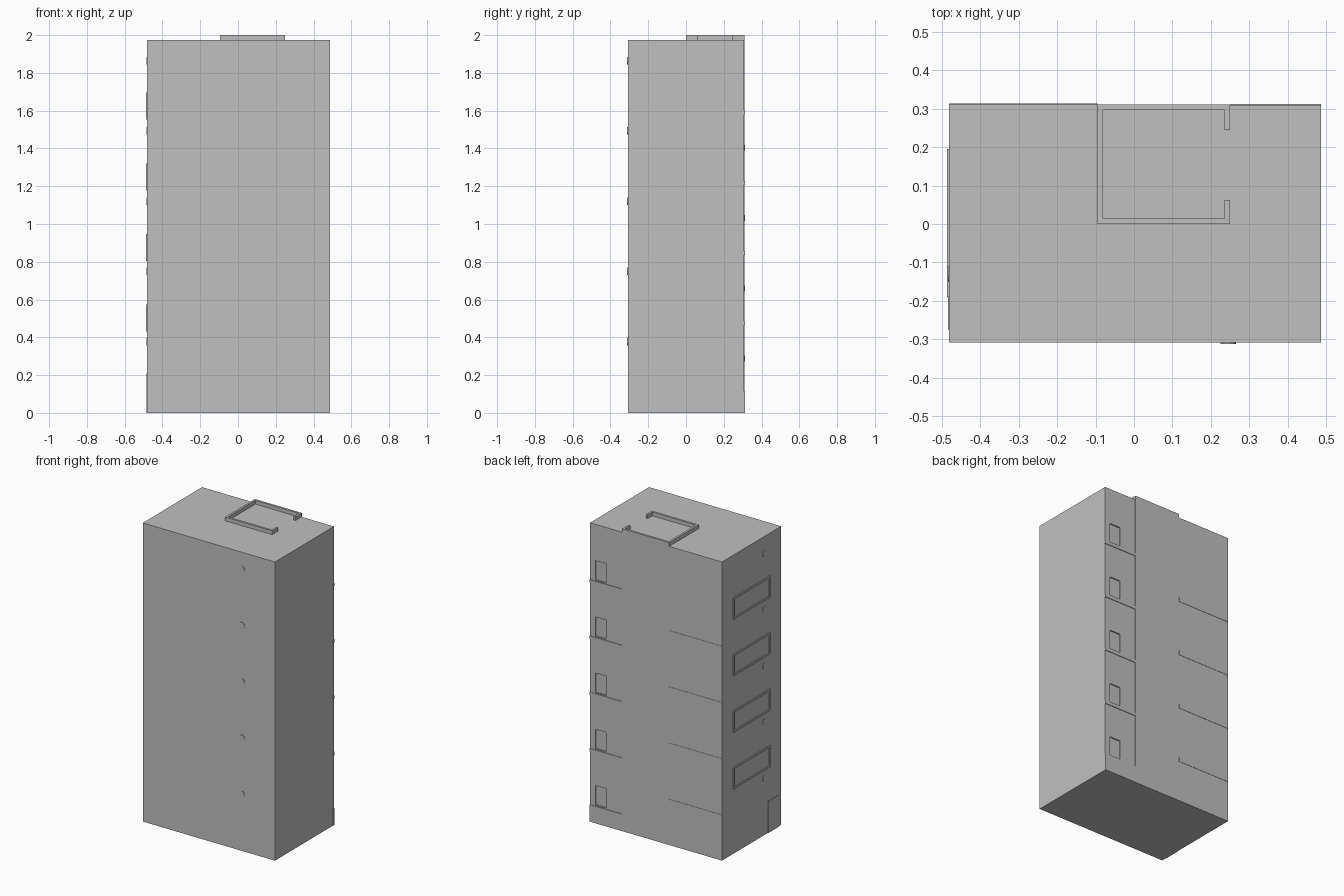
import bpy, bmesh, math

if "Cube" in bpy.data.objects:
    bpy.data.objects.remove(bpy.data.objects["Cube"])

mat = bpy.data.materials.new("concrete_grey")
mat.diffuse_color = (0.53, 0.53, 0.53, 1)
mat.use_nodes = True
mat.node_tree.nodes["Principled BSDF"].inputs["Base Color"].default_value = mat.diffuse_color


def new_object(name, bm):
    bmesh.ops.recalc_face_normals(bm, faces=bm.faces)
    me = bpy.data.meshes.new(name)
    bm.to_mesh(me)
    bm.free()
    ob = bpy.data.objects.new(name, me)
    me.materials.append(mat)
    bpy.context.collection.objects.link(ob)
    return ob


def extrude(name, outline, z0, z1):
    """Vertical prism from a plan outline."""
    bm = bmesh.new()
    face = bm.faces.new([bm.verts.new((x, y, z0)) for x, y in outline])
    res = bmesh.ops.extrude_face_region(bm, geom=[face])
    top = [v for v in res["geom"] if isinstance(v, bmesh.types.BMVert)]
    bmesh.ops.translate(bm, verts=top, vec=(0, 0, z1 - z0))
    return new_object(name, bm)


def box(name, x0, x1, y0, y1, z0, z1):
    return extrude(name, [(x0, y0), (x1, y0), (x1, y1), (x0, y1)], z0, z1)


def disc(name, loc, axis):
    """Thin round vent lying on a wall."""
    bpy.ops.mesh.primitive_cylinder_add(
        vertices=16, radius=0.02, depth=0.008, location=loc,
        rotation=(math.pi / 2, 0, 0) if axis == 'Y' else (0, math.pi / 2, 0))
    ob = bpy.context.object
    ob.name = name
    ob.data.materials.append(mat)


L, R, F, B = -0.481, 0.486, -0.308, 0.311   # wall planes
STEP = 0.372                                # storey height
ROOF = 1.975
SX0, SX1 = -0.095, 0.25                     # stairwell span

# Tower body, with the back strip beside the stairwell set in a little
body = extrude("tower_body", [(L, F), (R, F), (R, B - 0.003), (SX1, B - 0.003),
                              (SX1, B), (L, B)], 0, ROOF)

# Recessed back windows
for i in range(5):
    z = 1.607 - i * STEP
    cut = box("window_cutter", 0.368, 0.448, B - 0.011, B + 0.05, z, z + 0.128)
    cut.hide_render = True
    cut.hide_set(True)
    mod = body.modifiers.new("window_recess", 'BOOLEAN')
    mod.operation = 'DIFFERENCE'
    mod.solver = 'EXACT'
    mod.object = cut

# Back ledges and base band
for i in range(4):
    z = 1.6 - i * STEP
    box("back_ledge", SX1, R + 0.001, B - 0.01, B + 0.001, z - 0.02, z)
    z = 1.419 - i * STEP
    box("landing_band", L, SX0, B - 0.01, B + 0.002, z - 0.03, z)
box("base_band", SX1, R + 0.001, B - 0.01, B + 0.001, 0, 0.112)

# Framed wide windows on the left wall
for i in range(4):
    z0, z1, y0, y1, w = 0.43 + i * 0.374, 0.573 + i * 0.374, -0.19, 0.195, 0.012
    x0 = L - 0.006
    box("frame_sill", x0, L, y0, y1, z0, z0 + w)
    box("frame_head", x0, L, y0, y1, z1 - w, z1)
    box("frame_side", x0, L, y0, y0 + w, z0 + w, z1 - w)
    box("frame_side", x0, L, y1 - w, y1, z0 + w, z1 - w)
    box("window_pane", L - 0.001, L, y0 + w, y1 - w, z0 + w, z1 - w)

# Side door
box("side_door", L - 0.003, L, -0.275, -0.17, 0, 0.21)

# Round vents on the front and left walls
for i in range(5):
    z = 1.865 - i * STEP
    disc("front_vent", (0.245, F, z), 'Y')
    disc("side_vent", (L + 0.001, -0.13, z), 'X')

# Roof parapet with a gap on its right side
T = 0.014
box("parapet_front", SX0, SX1, 0, T, ROOF, 2.0)
box("parapet_back", SX0, SX1, B - T, B, ROOF, 2.0)
box("parapet_left", SX0, SX0 + T, T, B - T, ROOF, 2.0)
box("parapet_right", SX1 - T, SX1, T, 0.063, ROOF, 2.0)
box("parapet_right", SX1 - T, SX1, 0.245, B - T, ROOF, 2.0)
